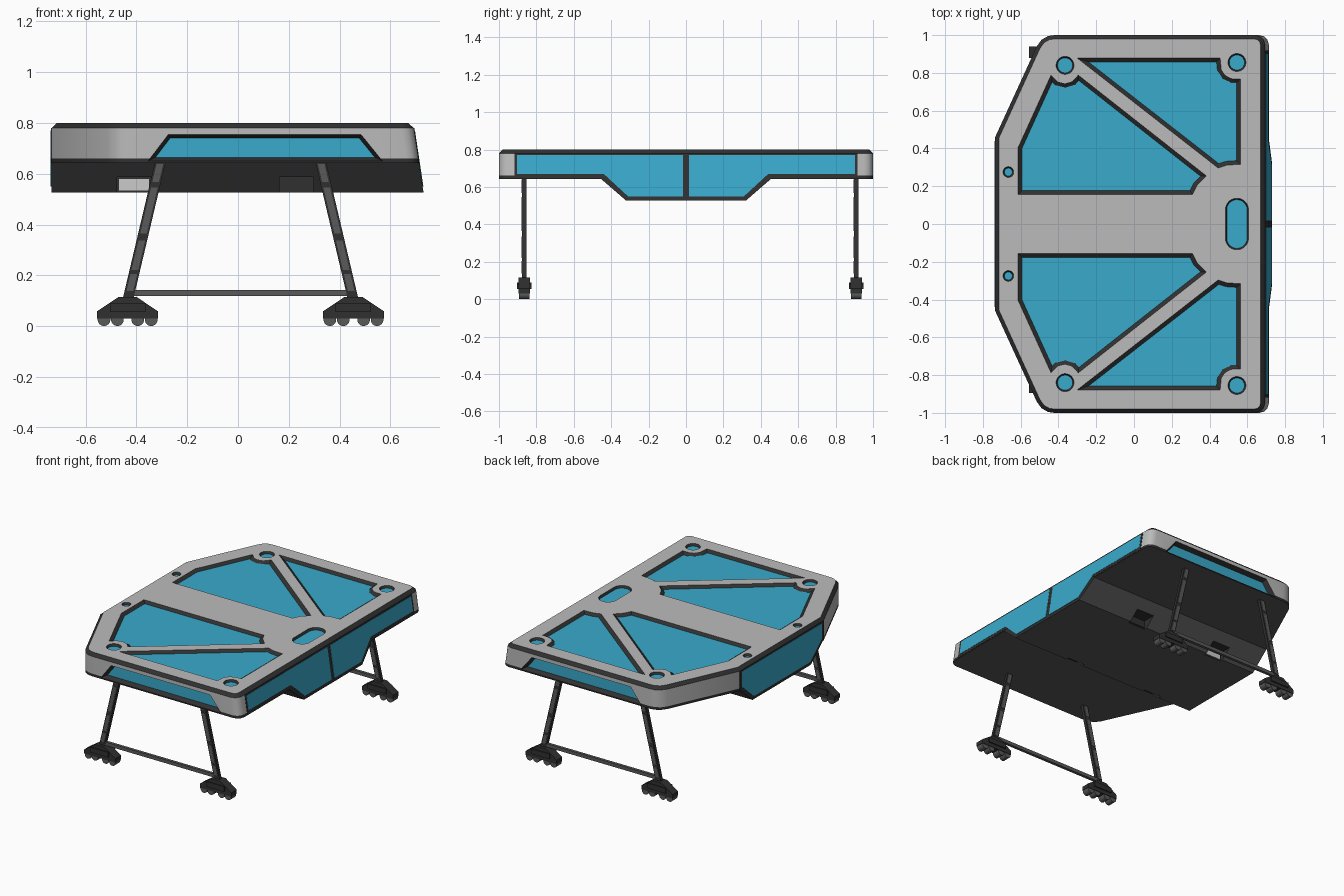
import bpy, bmesh, math
from mathutils import Vector

if "Cube" in bpy.data.objects:
    bpy.data.objects.remove(bpy.data.objects["Cube"])

# Shared palette: every part uses the same slots so boolean cuts keep colours
GREY, DARK, UNDER, BLUE, LAMP = range(5)
PALETTE = []
for name, c in [("light_grey", (.5, .5, .5)), ("dark_trim", (.03, .03, .03)),
                ("underside_grey", (.1, .1, .1)), ("blue_panel", (.04, .4, .6)),
                ("lamp_grey", (.6, .6, .6))]:
    m = bpy.data.materials.new(name)
    m.diffuse_color = (*c, 1)
    m.use_nodes = True
    m.node_tree.nodes["Principled BSDF"].inputs["Base Color"].default_value = m.diffuse_color
    PALETTE.append(m)


def loft(name, rings, cols):
    """Skin rings of points; cols = first cap, each band, last cap."""
    bm = bmesh.new()
    vs = [[bm.verts.new(p) for p in r] for r in rings]
    n = len(vs[0])
    bm.faces.new(vs[0]).material_index = cols[0]
    for k in range(len(vs) - 1):
        for i in range(n):
            j = (i + 1) % n
            bm.faces.new((vs[k][i], vs[k][j], vs[k + 1][j], vs[k + 1][i])).material_index = cols[k + 1]
    bm.faces.new(vs[-1]).material_index = cols[-1]
    bmesh.ops.recalc_face_normals(bm, faces=bm.faces)
    me = bpy.data.meshes.new(name)
    bm.to_mesh(me)
    bm.free()
    for m in PALETTE:
        me.materials.append(m)
    ob = bpy.data.objects.new(name, me)
    bpy.context.collection.objects.link(ob)
    return ob


def inset(pts, d):
    v = [Vector(p) for p in pts]
    n = len(v)
    s = 1 if sum(v[i - 1].x * v[i].y - v[i].x * v[i - 1].y for i in range(n)) > 0 else -1
    out = []
    for i in range(n):
        a = (v[i] - v[i - 1]).normalized()
        b = (v[(i + 1) % n] - v[i]).normalized()
        na, nb = Vector((-a.y, a.x)) * s, Vector((-b.y, b.x)) * s
        out.append(v[i] + (na + nb) * d / (1 + na.dot(nb)))
    return out


def box(name, x0, x1, y0, y1, z0, z1, col):
    r = [(x0, y0), (x1, y0), (x1, y1), (x0, y1)]
    return loft(name, [[(*p, z) for p in r] for z in (z0, z1)], [col] * 3)


def cut(ob, cutter):
    mod = ob.modifiers.new("cut", 'BOOLEAN')
    mod.operation, mod.solver, mod.object = 'DIFFERENCE', 'EXACT', cutter
    bpy.context.view_layer.objects.active = ob
    bpy.ops.object.modifier_apply(modifier=mod.name)
    bpy.data.objects.remove(cutter)


def smooth(ob):
    bpy.ops.object.select_all(action='DESELECT')
    ob.select_set(True)
    bpy.context.view_layer.objects.active = ob
    bpy.ops.object.shade_smooth_by_angle(angle=math.radians(32))


def circle(cx, cy, r, n=32, stretch=0):
    pts = []
    for i in range(n):
        a = 2 * math.pi * (i + .5) / n
        pts.append((cx + r * math.cos(a), cy + r * math.sin(a) + math.copysign(stretch, math.sin(a))))
    return pts


def rx(z):  # leaning right-hand face
    return .69 + (.8 - z) * .15


# Upper slab
half = [(-.735, .46), (-.515, .94), (-.49, .975), (-.455, .995), (-.42, 1),
        (.64, 1), (.665, .993), (.683, .975), (.69, .95)]
outline = half + [(x, -y) for x, y in reversed(half)]


def level(pts, z):
    return [(x + ((.8 - z) * .15 if x > .5 else 0), y, z) for x, y in pts]


slab = loft("upper_slab", [level(outline, .642), level(outline, .66), level(outline, .78),
                           level(inset(outline, .02), .8)], [UNDER, DARK, GREY, DARK, GREY])

# Sunken panels, round wells and the oval well in the top
left_panel = [(-.615, .155), (.31, .155), (.335, .205), (.385, .255), (-.295, .79),
              (-.325, .757), (-.365, .745), (-.405, .755), (-.44, .79), (-.615, .405)]
right_panel = [(-.305, .88), (.457, .88), (.463, .82), (.485, .787), (.52, .77),
               (.565, .77), (.565, .315), (.49, .31), (.445, .295)]
wells = [circle(.545, 0, .062, stretch=.075)]
for s in (1, -1):
    for p in (left_panel, right_panel, circle(-.365, .84, .048),
              circle(.545, .855, .048), circle(-.665, .275, .029)):
        wells.append([(x, y * s) for x, y in p])
for w in wells:
    d = .022 if len(w) < 20 else .008
    cut(slab, loft("cutter", [[(*p, .785) for p in inset(w, d)], [(*p, .801) for p in w],
                              [(*p, .83) for p in w]], [BLUE, DARK, DARK, DARK]))

# Long window recesses in front and back
window = [(-.355, .65), (.57, .65), (.485, .755), (-.275, .755)]
for s in (-1, 1):
    cut(slab, loft("cutter", [[(x, s * .968, z) for x, z in inset(window, .015)],
                              [(x, s * 1.001, z) for x, z in window],
                              [(x, s * 1.05, z) for x, z in window]], [BLUE, DARK, DARK, DARK]))
smooth(slab)

# Lower hull with lamp notches in its sloping sides
keel = [(-.46, .648), (-.32, .527), (.32, .527), (.46, .648)]
hull = loft("lower_hull", [[(-.735, y, z) for y, z in keel], [(rx(z), y, z) for y, z in keel]],
            [DARK, UNDER, DARK])
for s in (-1, 1):
    for x0, col, name in ((-.477, LAMP, "light_lamp"), (.163, DARK, "dark_lamp")):
        ys = sorted((s * .3, s * .5))
        cut(hull, box("cutter", x0, x0 + .135, *ys, .5, .588, DARK))
        ys = sorted((s * .29, s * .305))
        box(name, x0 + .008, x0 + .127, *ys, .534, .58, col)


# End panels: dark backing plus blue panes
def end_panel(name, pts, face, out, col):
    loft(name, [[(face(z) - out * 2, y, z) for y, z in pts],
                [(face(z) + out, y, z) for y, z in pts]], [col] * 3)


def left_face(z):
    return -.735


end_panel("right_backing", [(-.918, .65), (.918, .65), (.918, .78), (-.918, .78)], rx, .0015, DARK)
end_panel("left_backing", [(-.46, .643), (.46, .643), (.46, .78), (-.46, .78)], left_face, -.0015, DARK)
for s in (-1, 1):
    pane = [(.015, .77), (.015, .55), (.31, .55), (.44, .67), (.903, .67), (.903, .77)]
    end_panel("right_pane", [(y * s, z) for y, z in pane], rx, .003, BLUE)
end_panel("left_pane", [(-.44, .77), (-.44, .665), (-.31, .55), (.31, .55), (.44, .665), (.44, .77)],
          left_face, -.003, BLUE)

# Legs, feet, wheels and tie bars
foot = [(-.12, .03), (-.12, .058), (-.075, .088), (-.035, .115),
        (.035, .115), (.075, .088), (.12, .058), (.12, .03)]
for y in (-.865, .91):
    for s in (-1, 1):
        top, low = Vector((.01 + s * .315, y, .65)), Vector((.01 + s * .445, y, .1))

        def rail(name, t0, t1, w, d, col):
            loft(name, [[top.lerp(low, t) + Vector((a * w, b * d, 0))
                         for a, b in ((-1, -1), (1, -1), (1, 1), (-1, 1))] for t in (t0, t1)], [col] * 3)

        rail("leg", 0, 1, .021, .011, DARK)
        for t0, t1 in ((.02, .15), (.19, .52), (.57, .78), (.81, .93)):
            rail("leg_inlay", t0, t1, .013, .0135, UNDER)
        loft("foot", [[(low.x + x, y + b, z) for x, z in foot] for b in (-.03, .03)], [DARK] * 3)
        box("foot_band", low.x - .07, low.x + .07, y - .038, y + .038, .055, .09, DARK)
        for dx in (-.093, -.04, .04, .093):
            smooth(loft("wheel", [[(px, y + b, pz) for px, pz in circle(low.x + dx, .025, .025, 20)]
                                  for b in (-.027, .027)], [UNDER] * 3))
    box("tie_bar", -.435, .455, y - .01, y + .01, .118, .142, UNDER)
